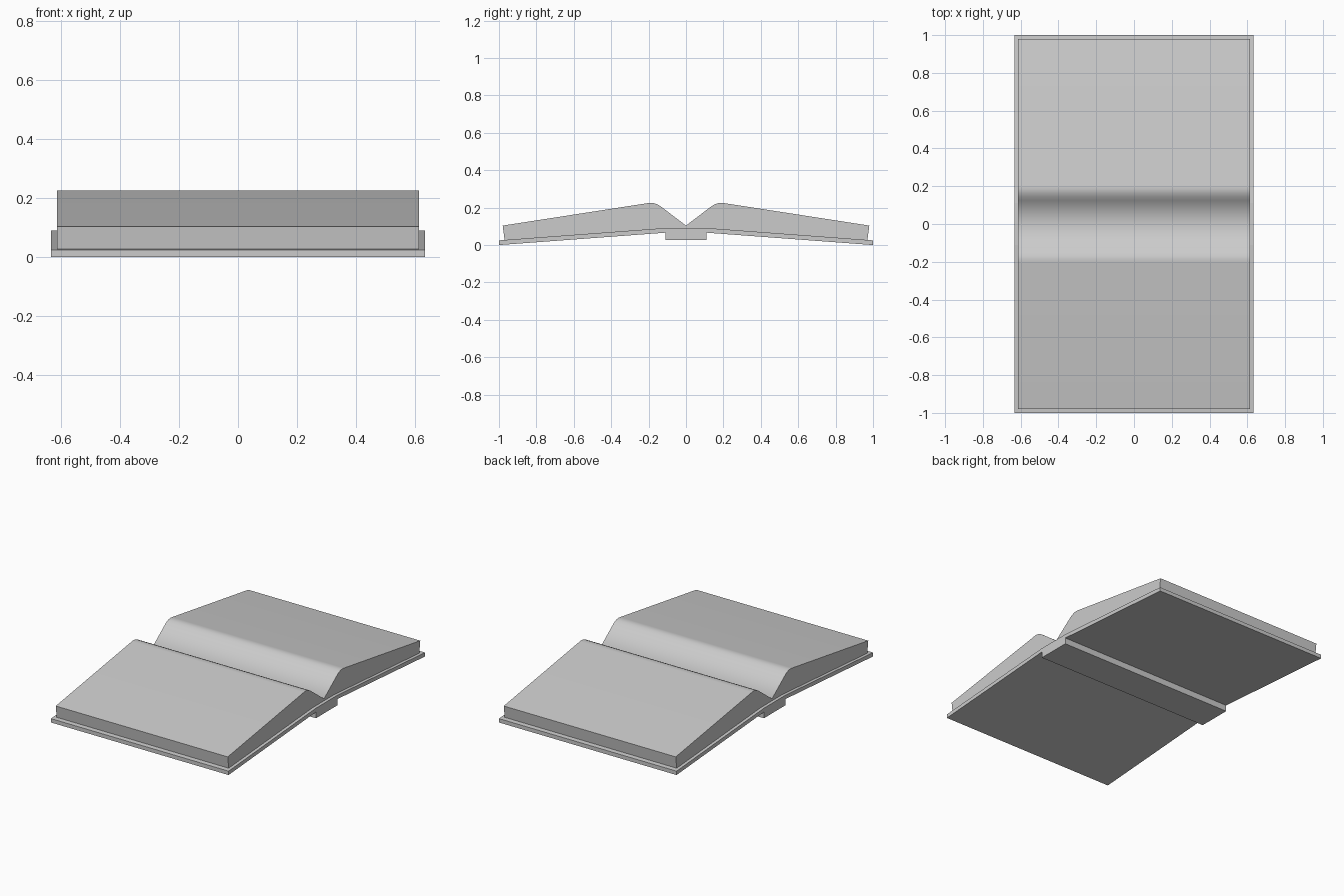
import bpy, bmesh, math

cube = bpy.data.objects.get("Cube")
if cube:
    bpy.data.objects.remove(cube, do_unlink=True)

grey = bpy.data.materials.new("plain grey")
grey.use_nodes = True
colour = (0.6, 0.6, 0.6, 1)
grey.diffuse_color = colour
grey.node_tree.nodes["Principled BSDF"].inputs["Base Color"].default_value = colour


def mirrored(half):
    """Close a half profile (y, z) running from y=0 to y=0 by mirroring it."""
    return half + [(-y, z) for y, z in reversed(half) if y > 0]


def extrude_profile(name, profile, half_width, smooth=False):
    """Sweep a y-z profile along x, centred on x = 0."""
    bm = bmesh.new()
    face = bm.faces.new([bm.verts.new((-half_width, y, z)) for y, z in profile])
    swept = bmesh.ops.extrude_face_region(bm, geom=[face])["geom"]
    moved = [v for v in swept if isinstance(v, bmesh.types.BMVert)]
    bmesh.ops.translate(bm, verts=moved, vec=(2 * half_width, 0, 0))
    bmesh.ops.recalc_face_normals(bm, faces=bm.faces)
    mesh = bpy.data.meshes.new(name)
    bm.to_mesh(mesh)
    bm.free()
    mesh.materials.append(grey)
    obj = bpy.data.objects.new(name, mesh)
    bpy.context.collection.objects.link(obj)
    if smooth:
        bpy.ops.object.select_all(action="DESELECT")
        obj.select_set(True)
        bpy.context.view_layer.objects.active = obj
        bpy.ops.object.shade_smooth_by_angle(angle=math.radians(80))
    return obj


# Hard cover with the square spine underneath
cover = mirrored([(0, 0.091), (0.11, 0.091), (1, 0.025), (1, 0),
                  (0.11, 0.066), (0.11, 0.026), (0, 0.026)])
extrude_profile("cover_and_spine", cover, 0.633)

# Page block: two sloping stacks that roll down into the central valley
pages = mirrored([(0, 0.104), (0.125, 0.199), (0.145, 0.213), (0.165, 0.222),
                  (0.185, 0.226), (0.205, 0.224), (0.98, 0.104),
                  (0.97, 0.027), (0.11, 0.091), (0, 0.091)])
extrude_profile("pages", pages, 0.613, smooth=True)
